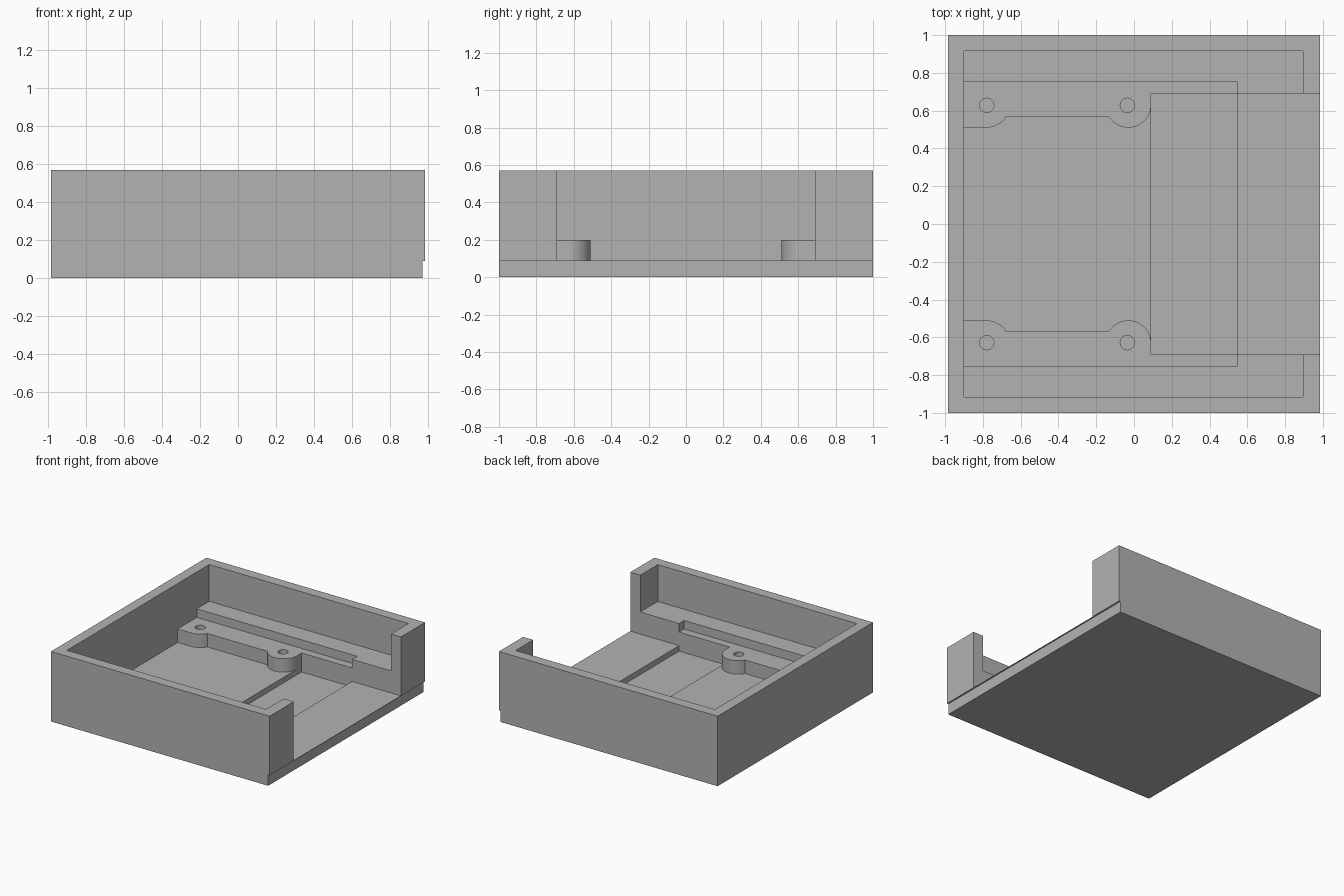
import bpy
import bmesh
from math import radians, sin, cos

if "Cube" in bpy.data.objects:
    bpy.data.objects.remove(bpy.data.objects["Cube"])

ABOVE = 1.0       # cutters rise past the rim
FLOOR = 0.09
SHELF = 0.2
LEDGE = 0.27


def prism(name, outline, z0, z1):
    """Extrude a closed outline between two heights."""
    bm = bmesh.new()
    face = bm.faces.new([bm.verts.new((x, y, z0)) for x, y in outline])
    top = bmesh.ops.extrude_face_region(bm, geom=[face])["geom"]
    bmesh.ops.translate(bm, vec=(0, 0, z1 - z0),
                        verts=[v for v in top if isinstance(v, bmesh.types.BMVert)])
    bmesh.ops.recalc_face_normals(bm, faces=bm.faces)
    mesh = bpy.data.meshes.new(name)
    bm.to_mesh(mesh)
    bm.free()
    obj = bpy.data.objects.new(name, mesh)
    bpy.context.collection.objects.link(obj)
    return obj


def rect(x0, x1, y):
    return [(x0, -y), (x1, -y), (x1, y), (x0, y)]


def arc(cx, cy, r, a0, a1, steps):
    angles = [radians(a0 + (a1 - a0) * i / steps) for i in range(steps + 1)]
    return [(cx + r * cos(a), cy + r * sin(a)) for a in angles]


def cut(body, cutter):
    """Subtract a cutter from the body and discard it."""
    mod = body.modifiers.new("cut", 'BOOLEAN')
    mod.operation = 'DIFFERENCE'
    mod.solver = 'EXACT'
    mod.object = cutter
    cutter.hide_render = True
    bpy.ops.object.select_all(action='DESELECT')
    bpy.context.view_layer.objects.active = body
    body.select_set(True)
    bpy.ops.object.modifier_apply(modifier=mod.name)
    bpy.data.objects.remove(cutter)


# Solid tray block
tray = prism("tray", rect(-0.985, 0.985, 1), 0, 0.57)

# Cavity inside the walls, down to the side ledges
cut(tray, prism("wall_cavity", rect(-0.9, 0.895, 0.915), LEDGE, ABOVE))

# Recess for a board, down to the mounting shelves
cut(tray, prism("board_recess", rect(-0.9, 0.545, 0.755), SHELF, ABOVE))

# Floor cavity: open at the end, running around the rounded bosses
half = [(1.2, 0.69), (0.09, 0.69)]
half += arc(-0.03, 0.63, 0.12, 0, -150, 20)
half += arc(-0.78, 0.63, 0.12, -30, -90, 8)
half += [(-0.9, 0.51)]
outline = half + [(x, -y) for x, y in reversed(half)]
cut(tray, prism("floor_cavity", outline, FLOOR, ABOVE))

# Sunken pocket across the floor
cut(tray, prism("floor_pocket", rect(0.09, 0.545, 0.69), 0.045, 0.15))

# Screw holes in the bosses
for side in (1, -1):
    for x in (-0.78, -0.035):
        ring = arc(x, side * 0.628, 0.038, 0, 360, 32)[:-1]
        cut(tray, prism("screw_hole", ring, FLOOR, 0.3))

# Base set back slightly under the open end
cut(tray, prism("base_setback", rect(0.972, 1.2, 1.2), -0.2, FLOOR))

# Single grey plastic
grey = bpy.data.materials.new("grey plastic")
grey.use_nodes = True
colour = (0.45, 0.45, 0.45, 1)
grey.diffuse_color = colour
grey.node_tree.nodes["Principled BSDF"].inputs["Base Color"].default_value = colour
tray.data.materials.clear()
tray.data.materials.append(grey)

bpy.ops.object.select_all(action='DESELECT')
tray.select_set(True)
bpy.context.view_layer.objects.active = tray
bpy.ops.object.shade_smooth_by_angle(angle=radians(25))
